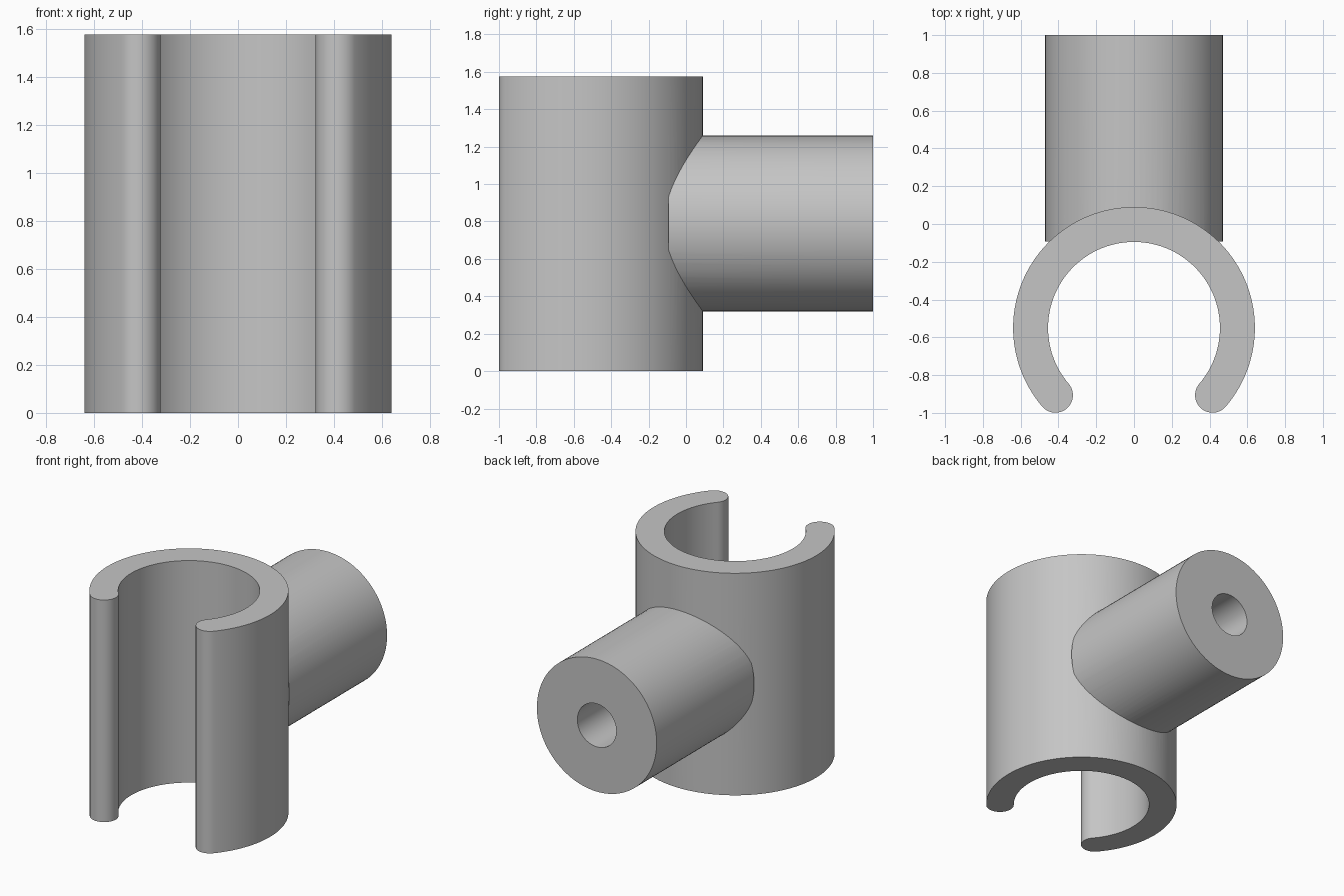
import bpy, bmesh
from math import cos, sin, pi, atan2, radians
from mathutils import Matrix, Vector

cube = bpy.data.objects.get("Cube")
if cube:
    bpy.data.objects.remove(cube, do_unlink=True)

HEIGHT = 1.575
CENTRE = Vector((0, -0.55))      # axis of the clip ring
OUTER, INNER = 0.64, 0.455
STEM_R, HOLE_R, STEM_Z = 0.47, 0.153, 0.79
STEM_START, STEM_END = -0.093, 1.0

grey = bpy.data.materials.new("plain grey")
grey.use_nodes = True
colour = (0.56, 0.56, 0.56, 1)
grey.diffuse_color = colour
bsdf = grey.node_tree.nodes["Principled BSDF"]
bsdf.inputs["Base Color"].default_value = colour


def arc(centre, radius, start, end, steps):
    """Points along an arc, both ends included."""
    angles = [start + (end - start) * i / steps for i in range(steps + 1)]
    return [centre + radius * Vector((cos(a), sin(a))) for a in angles]


def make_object(name, bm):
    bmesh.ops.recalc_face_normals(bm, faces=bm.faces)
    mesh = bpy.data.meshes.new(name)
    bm.to_mesh(mesh)
    bm.free()
    mesh.materials.append(grey)
    obj = bpy.data.objects.new(name, mesh)
    bpy.context.collection.objects.link(obj)
    return obj


# Open clip ring with rounded lips
def clip_ring():
    tip = radians(-40.6)
    far = pi - tip
    mid, lip = (OUTER + INNER) / 2, (OUTER - INNER) / 2
    tip_at = lambda a: CENTRE + mid * Vector((cos(a), sin(a)))
    outline = arc(CENTRE, OUTER, tip, far, 96)
    outline += arc(tip_at(far), lip, far, far + pi, 24)[1:]
    outline += arc(CENTRE, INNER, far, tip, 96)[1:]
    outline += arc(tip_at(tip), lip, tip + pi, tip + 2 * pi, 24)[1:-1]
    bm = bmesh.new()
    face = bm.faces.new([bm.verts.new((p.x, p.y, 0)) for p in outline])
    new = bmesh.ops.extrude_face_region(bm, geom=[face])["geom"]
    top = [v for v in new if isinstance(v, bmesh.types.BMVert)]
    bmesh.ops.translate(bm, verts=top, vec=(0, 0, HEIGHT))
    return make_object("clip_ring", bm)


# Cylinder lying along y
def rod(name, radius, start, end, sides):
    bm = bmesh.new()
    place = Matrix.Translation((0, (start + end) / 2, STEM_Z)) @ Matrix.Rotation(pi / 2, 4, 'X')
    bmesh.ops.create_cone(bm, cap_ends=True, segments=sides, radius1=radius,
                          radius2=radius, depth=end - start, matrix=place)
    return make_object(name, bm)


def boolean(target, tool, operation):
    mod = target.modifiers.new(operation.lower(), 'BOOLEAN')
    mod.operation = operation
    mod.solver = 'EXACT'
    mod.object = tool
    bpy.ops.object.select_all(action='DESELECT')
    bpy.context.view_layer.objects.active = target
    target.select_set(True)
    bpy.ops.object.modifier_apply(modifier=mod.name)
    bpy.data.objects.remove(tool, do_unlink=True)


# Stem with a bore that stops at the ring's outer wall
stem = rod("stem", STEM_R, STEM_START, STEM_END, 96)
boolean(stem, rod("bore_cutter", HOLE_R, 0.0, STEM_END + 0.1, 48), 'DIFFERENCE')

# Join both into one solid
clip = clip_ring()
boolean(clip, stem, 'UNION')
clip.name = "clip_with_stem"
bpy.ops.object.shade_smooth_by_angle(angle=radians(25))
